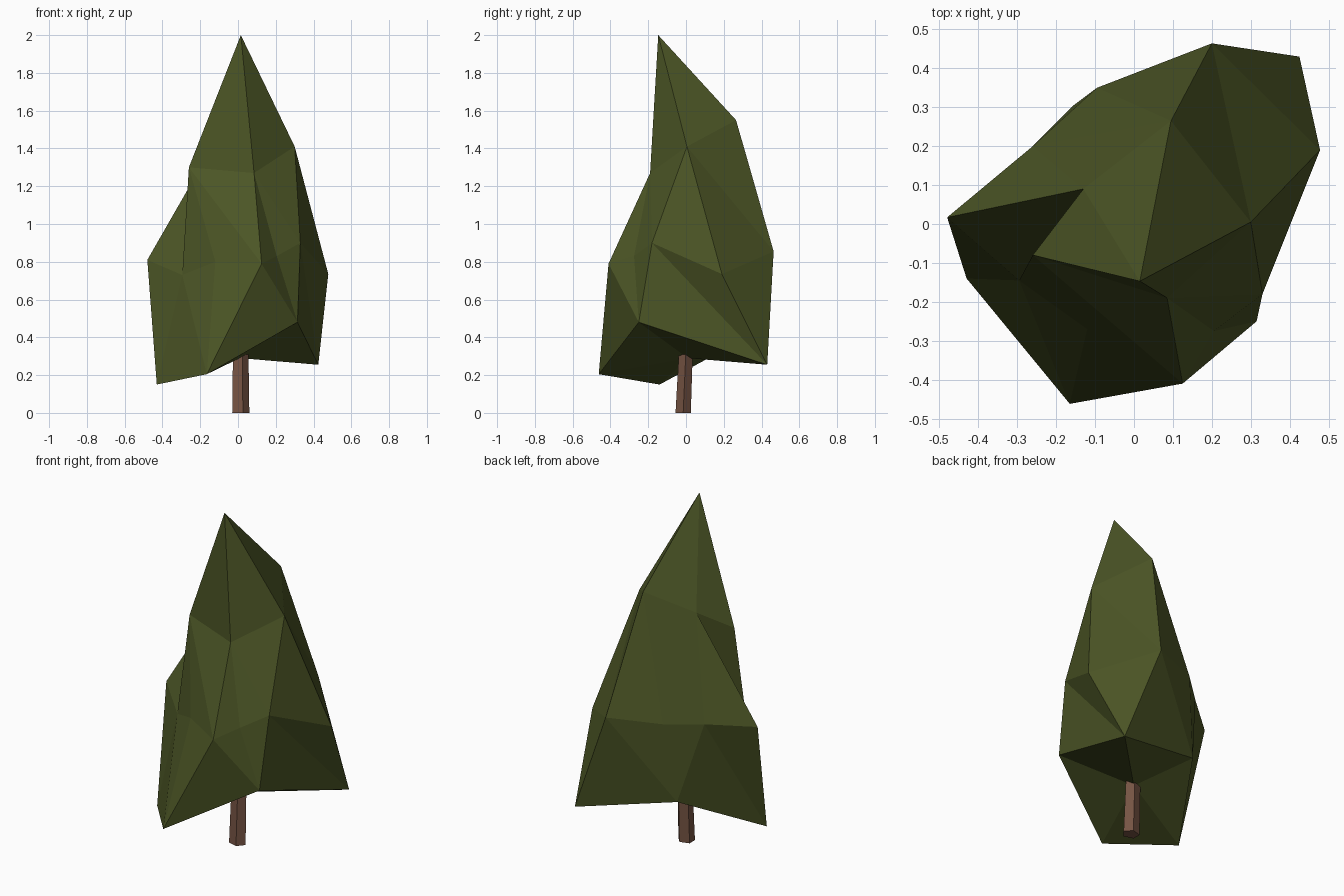
import bpy, bmesh
from math import cos, sin, tau

if "Cube" in bpy.data.objects:
    bpy.data.objects.remove(bpy.data.objects["Cube"])


def material(name, color):
    m = bpy.data.materials.new(name)
    m.diffuse_color = (*color, 1)
    m.use_nodes = True
    m.node_tree.nodes["Principled BSDF"].inputs["Base Color"].default_value = m.diffuse_color
    return m


def make_object(name, verts, faces, mat):
    mesh = bpy.data.meshes.new(name)
    mesh.from_pydata(verts, [], faces)
    bm = bmesh.new()
    bm.from_mesh(mesh)
    bmesh.ops.recalc_face_normals(bm, faces=bm.faces)
    bm.to_mesh(mesh)
    bm.free()
    mesh.materials.append(mat)
    obj = bpy.data.objects.new(name, mesh)
    bpy.context.collection.objects.link(obj)
    return obj


leaf = material("leaf green", (0.072, 0.092, 0.019))
bark = material("bark brown", (0.18, 0.088, 0.056))

# Foliage: irregular five-sided crown of rings 5 / 10 / 5 between two poles
tip = [(0.015, -0.147, 2.0)]
upper = [(-0.26, -0.08, 1.30), (0.085, -0.19, 1.27), (0.30, 0.005, 1.41),
         (0.095, 0.265, 1.55), (-0.13, 0.09, 1.42)]
middle = [(-0.295, -0.145, 0.73), (-0.12, -0.27, 0.80),
          (0.125, -0.41, 0.79), (0.205, -0.275, 0.83),
          (0.33, -0.18, 0.90), (0.478, 0.19, 0.735),
          (0.20, 0.464, 0.855), (-0.095, 0.35, 0.85),
          (-0.26, 0.20, 0.837), (-0.48, 0.017, 0.81)]
lower = [(-0.43, -0.14, 0.15), (-0.165, -0.462, 0.205), (0.315, -0.25, 0.48),
         (0.425, 0.43, 0.255), (-0.155, 0.305, 0.39)]
base = [(0.01, 0.01, 0.29)]

faces = []
for i in range(5):
    j = (i + 1) % 5
    u, un = 1 + i, 1 + j
    a, b, an = 6 + 2 * i, 7 + 2 * i, 6 + 2 * j
    lo, ln = 16 + i, 16 + j
    faces += [(0, u, un), (u, a, b), (u, an, un), (u, b, an),
              (b, ln, an), (a, ln, b), (a, lo, ln), (21, ln, lo)]
make_object("foliage", tip + upper + middle + lower + base, faces, leaf)

# Trunk: slightly leaning five-sided post
verts = []
for x, y, z, r in ((0.01, -0.015, 0, 0.05), (0.01, 0.0, 0.34, 0.045)):
    verts += [(x + r * cos(tau * k / 5), y + 0.85 * r * sin(tau * k / 5), z)
              for k in range(5)]
sides = [(k, (k + 1) % 5, 5 + (k + 1) % 5, 5 + k) for k in range(5)]
make_object("trunk", verts, sides + [(4, 3, 2, 1, 0), (5, 6, 7, 8, 9)], bark)
